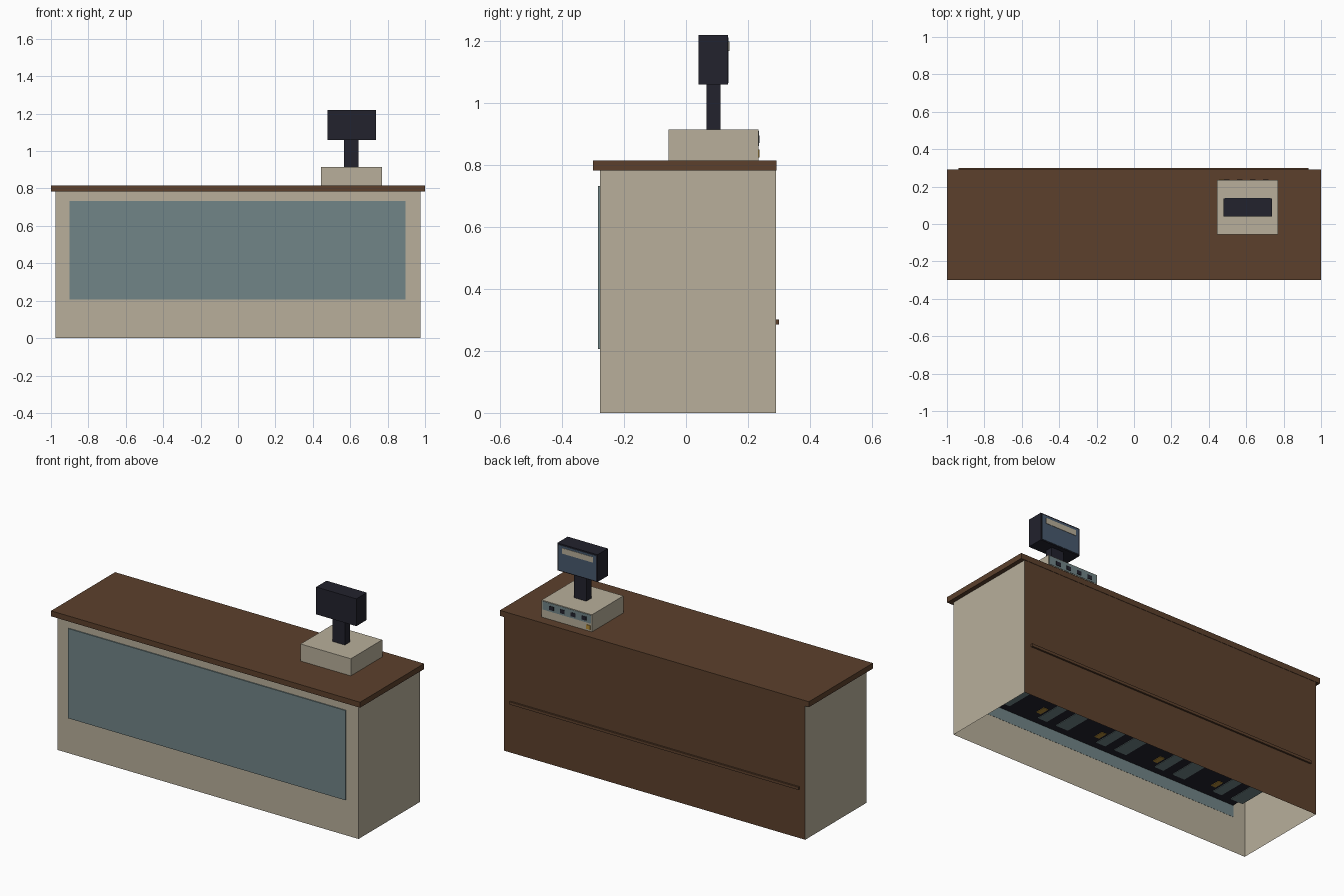
import bpy, bmesh

if "Cube" in bpy.data.objects:
    bpy.data.objects.remove(bpy.data.objects["Cube"])


def mat(name, r, g, b):
    lin = [((c / 255 + 0.055) / 1.055) ** 2.4 if c > 10 else c / 255 / 12.92 for c in (r, g, b)]
    m = bpy.data.materials.new(name)
    m.diffuse_color = (*lin, 1)
    m.use_nodes = True
    m.node_tree.nodes["Principled BSDF"].inputs["Base Color"].default_value = m.diffuse_color
    return m


BEIGE = mat("beige", 184, 175, 155)
BROWN = mat("brown wood", 92, 64, 44)
TEAL = mat("grey teal", 113, 133, 135)
DARK = mat("dark plastic", 34, 34, 45)
BLUE = mat("screen blue", 72, 90, 110)
GOLD = mat("gold", 180, 140, 55)


def box(name, x, y, z, *mats, drop=(), paint=None):
    """Box from min/max ranges; drop removes faces by normal, paint picks material by normal."""
    bm = bmesh.new()
    bmesh.ops.create_cube(bm, size=1)
    for v in bm.verts:
        v.co = [(a + b) / 2 + c * (b - a) for (a, b), c in zip((x, y, z), v.co)]
    bm.normal_update()
    gone = []
    for f in bm.faces:
        n = tuple(round(c) for c in f.normal)
        if n in drop:
            gone.append(f)
        if n == paint:
            f.material_index = 1
    bmesh.ops.delete(bm, geom=gone, context='FACES')
    me = bpy.data.meshes.new(name)
    bm.to_mesh(me)
    bm.free()
    for m in mats:
        me.materials.append(m)
    ob = bpy.data.objects.new(name, me)
    bpy.context.collection.objects.link(ob)
    return ob


# Counter: hollow body open below, wooden back, worktop, front window, back rail
box("counter_body", (-0.975, 0.975), (-0.278, 0.29), (0, 0.785), BEIGE, BROWN,
    drop=((0, 0, 1), (0, 0, -1)), paint=(0, 1, 0))
box("worktop", (-1, 1), (-0.3, 0.292), (0.783, 0.815), BROWN)
box("front_window", (-0.9, 0.895), (-0.284, -0.277), (0.207, 0.732), TEAL)
box("back_rail", (-0.937, 0.932), (0.288, 0.3), (0.285, 0.301), BROWN)

# Display shelf inside, with a repeating pattern on its underside
box("display_shelf", (-0.895, 0.895), (-0.276, 0.288), (0.274, 0.285), DARK)
for i in range(5):
    c = -0.78 + i * 0.39
    for k, (dx, w) in enumerate(((-0.1, 0.04), (0.03, 0.03))):
        box(f"shelf_item_{i}_{k}", (c + dx - w, c + dx + w), (-0.23, 0.1), (0.271, 0.275), TEAL)
    box(f"shelf_gold_item_{i}", (c + 0.075, c + 0.105), (-0.19, -0.13), (0.271, 0.275), GOLD)

# Till: drawer base, post and monitor
box("till_base", (0.445, 0.77), (-0.057, 0.234), (0.814, 0.915), BEIGE)
box("till_post", (0.567, 0.645), (0.066, 0.112), (0.914, 1.062), DARK)
box("monitor", (0.478, 0.738), (0.04, 0.136), (1.06, 1.22), DARK)
box("monitor_screen", (0.486, 0.73), (0.135, 0.138), (1.066, 1.212), BLUE)
box("screen_bar", (0.505, 0.705), (0.137, 0.14), (1.168, 1.2), BEIGE)

# Till keys on the clerk's side
box("key_panel", (0.45, 0.765), (0.233, 0.236), (0.862, 0.911), TEAL)
for i in range(4):
    x = 0.48 + i * 0.07
    box(f"till_key_{i}", (x, x + 0.03), (0.235, 0.238), (0.872, 0.895), DARK)
box("till_lock", (0.455, 0.48), (0.233, 0.237), (0.825, 0.85), GOLD)
